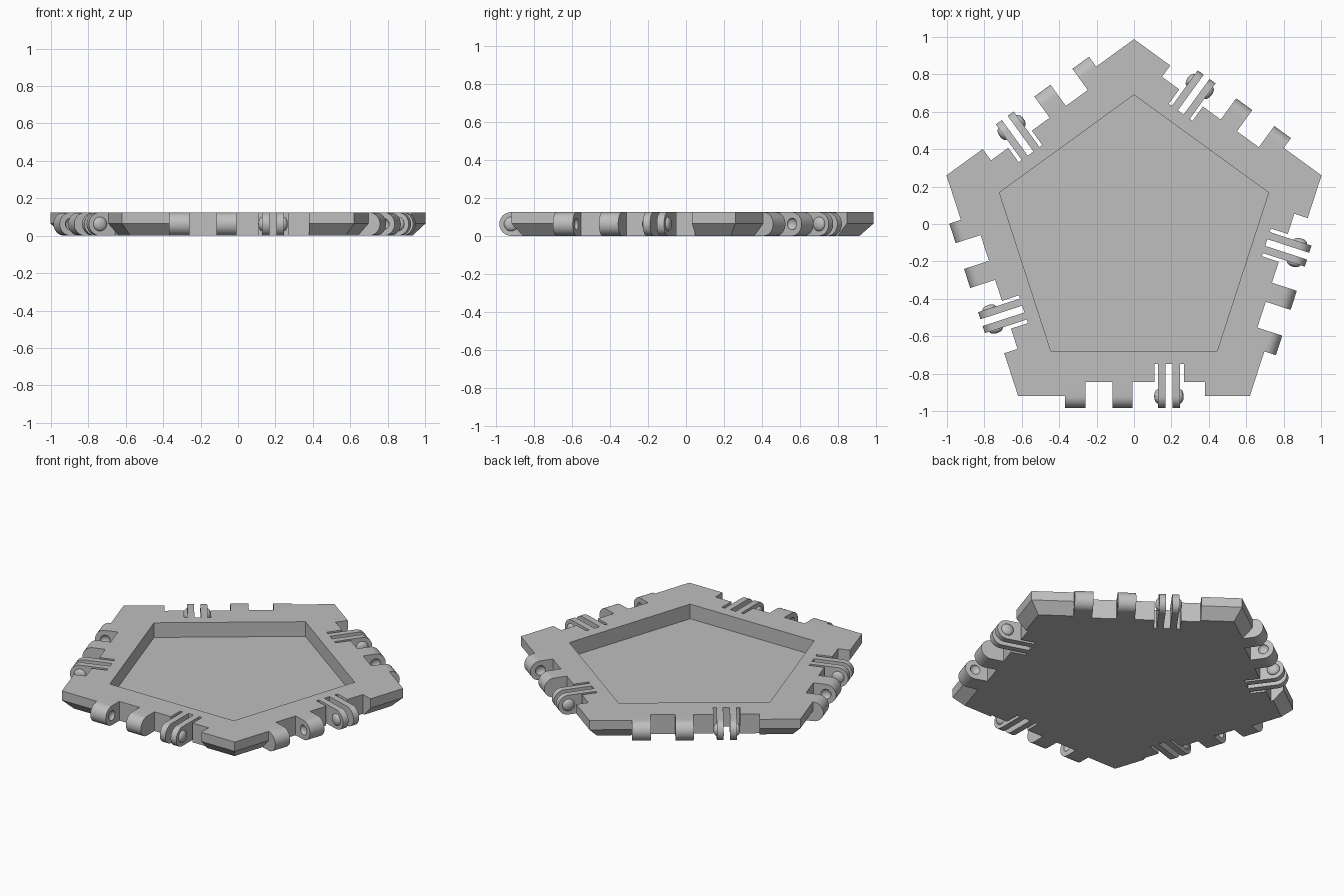
import bpy, bmesh
from math import sin, cos, pi, radians
from mathutils import Matrix

if "Cube" in bpy.data.objects:
    bpy.data.objects.remove(bpy.data.objects["Cube"])

HEIGHT = 0.125
MID = HEIGHT / 2
EDGE = 0.853       # centre to the middle of an outer side
RECESS = 0.778     # centre to the back of the hinge recess
SLOT = 0.683       # centre to the back of the prong slots
AXIS = 0.8555      # centre to the hinge axis
CENTRE = Matrix.Translation((0, -0.066, 0))
SIDES = [CENTRE @ Matrix.Rotation(radians(72 * k), 4, 'Z') for k in range(5)]

grey = bpy.data.materials.new("grey_plastic")
grey.use_nodes = True
grey.diffuse_color = (0.52, 0.52, 0.52, 1)
grey.node_tree.nodes["Principled BSDF"].inputs["Base Color"].default_value = grey.diffuse_color


def finish(name, bm):
    bmesh.ops.recalc_face_normals(bm, faces=bm.faces)
    mesh = bpy.data.meshes.new(name)
    bm.to_mesh(mesh)
    bm.free()
    mesh.materials.append(grey)
    obj = bpy.data.objects.new(name, mesh)
    bpy.context.collection.objects.link(obj)
    return obj


def loft(bm, rings):
    """Closed solid through rings of equal point count."""
    loops = [[bm.verts.new(p) for p in ring] for ring in rings]
    n = len(loops[0])
    for a, b in zip(loops, loops[1:]):
        for i in range(n):
            bm.faces.new((a[i], a[(i + 1) % n], b[(i + 1) % n], b[i]))
    bm.faces.new(loops[0][::-1])
    bm.faces.new(loops[-1])


def pentagon(inradius, z):
    r = inradius / cos(pi / 5)
    return [CENTRE @ Matrix.Rotation(radians(72 * k), 4, 'Z') @ Matrix.Translation((0, r, z)) @
            Matrix.Identity(4).to_translation() for k in range(5)]


def bar_profile(back):
    """Side outline of a hinge bar with a rounded nose, as (y, z)."""
    nose = [(-AXIS - MID * sin(pi * i / 16), MID + MID * cos(pi * i / 16)) for i in range(17)]
    return [(-back, HEIGHT)] + nose + [(-back, 0)]


def hinge_bars(name, spans, back):
    bm = bmesh.new()
    for side in SIDES:
        for x0, x1 in spans:
            loft(bm, [[side @ Matrix.Translation((x, y, z)).to_translation()
                       for y, z in bar_profile(back)] for x in (x0, x1)])
    return finish(name, bm)


def buttons(name, xs, radius, depth):
    bm = bmesh.new()
    for side in SIDES:
        for x in xs:
            place = (side @ Matrix.Translation((x, -AXIS, MID)) @
                     Matrix.Diagonal((depth, radius, radius, 1)) @ Matrix.Rotation(pi / 2, 4, 'Y'))
            bmesh.ops.create_uvsphere(bm, u_segments=20, v_segments=12, radius=1, matrix=place)
    return finish(name, bm)


def side_boxes(name, x0, x1, back):
    bm = bmesh.new()
    for side in SIDES:
        place = (side @ Matrix.Translation(((x0 + x1) / 2, -back - 0.1, MID)) @
                 Matrix.Diagonal((x1 - x0, 0.2, 0.3, 1)))
        bmesh.ops.create_cube(bm, size=1, matrix=place)
    return finish(name, bm)


def cut(obj, *cutters):
    for cutter in cutters:
        mod = obj.modifiers.new("cut", 'BOOLEAN')
        mod.operation = 'DIFFERENCE'
        mod.solver = 'EXACT'
        mod.object = cutter
        cutter.hide_render = True
    graph = bpy.context.evaluated_depsgraph_get()
    graph.update()
    mesh = bpy.data.meshes.new_from_object(obj.evaluated_get(graph))
    obj.modifiers.clear()
    obj.data = mesh
    for cutter in cutters:
        bpy.data.objects.remove(cutter)


def smooth(obj):
    bpy.ops.object.select_all(action='DESELECT')
    obj.select_set(True)
    bpy.context.view_layer.objects.active = obj
    bpy.ops.object.shade_smooth_by_angle(angle=radians(35))


# Tray with a chamfered underside
bm = bmesh.new()
loft(bm, [pentagon(EDGE - 0.06, 0), pentagon(EDGE, 0.065), pentagon(EDGE, HEIGHT)])
tray = finish("pentagon_tray", bm)

# Pocket, hinge recesses and prong slots
bm = bmesh.new()
loft(bm, [pentagon(0.612, 0.03), pentagon(0.612, 0.3)])
pocket = finish("pocket_cutter", bm)
cut(tray, pocket,
    side_boxes("recess_cutter", -0.368, 0.38, RECESS),
    side_boxes("slot_cutter", 0.11, 0.266, SLOT))

# Knuckles with dimples on their facing sides
knuckles = hinge_bars("hinge_knuckles", [(-0.37, -0.26), (-0.115, -0.008)], RECESS)
cut(knuckles, buttons("dimple_cutter", (-0.26, -0.115), 0.031, 0.02))
smooth(knuckles)

# Springy prongs with rounded pins on their outer sides
smooth(hinge_bars("hinge_prongs", [(0.128, 0.168), (0.206, 0.246)], SLOT))
smooth(buttons("hinge_pins", (0.128, 0.246), 0.038, 0.02))
